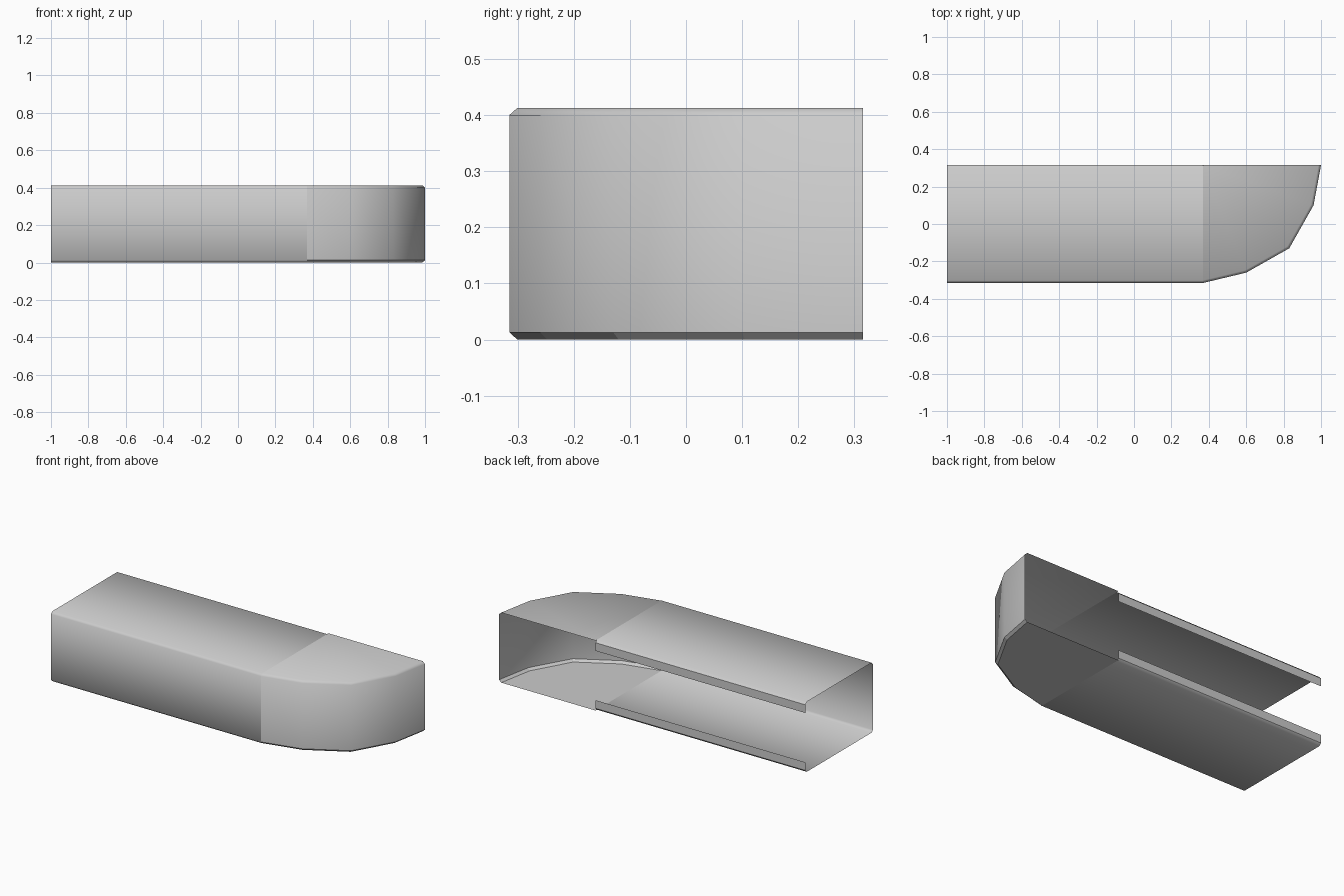
import bpy, bmesh

if "Cube" in bpy.data.objects:
    bpy.data.objects.remove(bpy.data.objects["Cube"])

TOP, EDGE = 0.413, 0.013      # overall height, size of the bevelled edge
BACK, FRONT = 0.315, -0.315

grey = bpy.data.materials.new("light grey")
grey.diffuse_color = (0.6, 0.6, 0.6, 1)
grey.use_nodes = True
grey.node_tree.nodes["Principled BSDF"].inputs["Base Color"].default_value = grey.diffuse_color


def loft(name, columns, smooth=True):
    """Skin a thin sheet between successive columns of points."""
    bm = bmesh.new()
    rows = [[bm.verts.new(p) for p in col] for col in columns]
    for a, b in zip(rows, rows[1:]):
        for i in range(len(a) - 1):
            bm.faces.new((a[i], a[i + 1], b[i + 1], b[i]))
    bmesh.ops.remove_doubles(bm, verts=bm.verts, dist=1e-5)
    for f in bm.faces:
        f.smooth = smooth
    me = bpy.data.meshes.new(name)
    bm.to_mesh(me)
    bm.free()
    me.materials.append(grey)
    ob = bpy.data.objects.new(name, me)
    bpy.context.collection.objects.link(ob)
    return ob


# Straight channel: bevelled C-shaped section, open at the left end and back
section = [(BACK, TOP - EDGE), (BACK - EDGE, TOP), (FRONT + EDGE, TOP),
           (FRONT, TOP - EDGE), (FRONT, EDGE), (FRONT + EDGE, 0),
           (BACK - EDGE, 0), (BACK, EDGE)]
loft("straight_channel", [[(x, y, z) for y, z in section] for x in (-1, 0.37)])

# Narrow lips folded along the open back of the straight channel
for name, z0, z1 in (("upper_lip", TOP - EDGE, 0.352), ("lower_lip", 0.061, EDGE)):
    loft(name, [[(x, BACK, z0), (x, BACK, z1)] for x in (-1, 0.37)], smooth=False)

# Faceted quarter-turn corner, fanned around the inner back point
HUB = (0.37, BACK)
outline = [(0.37, FRONT), (0.60, -0.26), (0.83, -0.13), (0.96, 0.10), (1.0, BACK)]


def inset(p):
    return tuple(h + (c - h) * 0.977 for h, c in zip(HUB, p))


loft("corner_shell", [[(*HUB, TOP), (*inset(p), TOP), (*p, TOP - EDGE), (*p, EDGE)]
                      for p in outline])
loft("corner_floor", [[(*p, EDGE), (*inset(p), 0), (*HUB, 0)] for p in outline],
     smooth=False)
